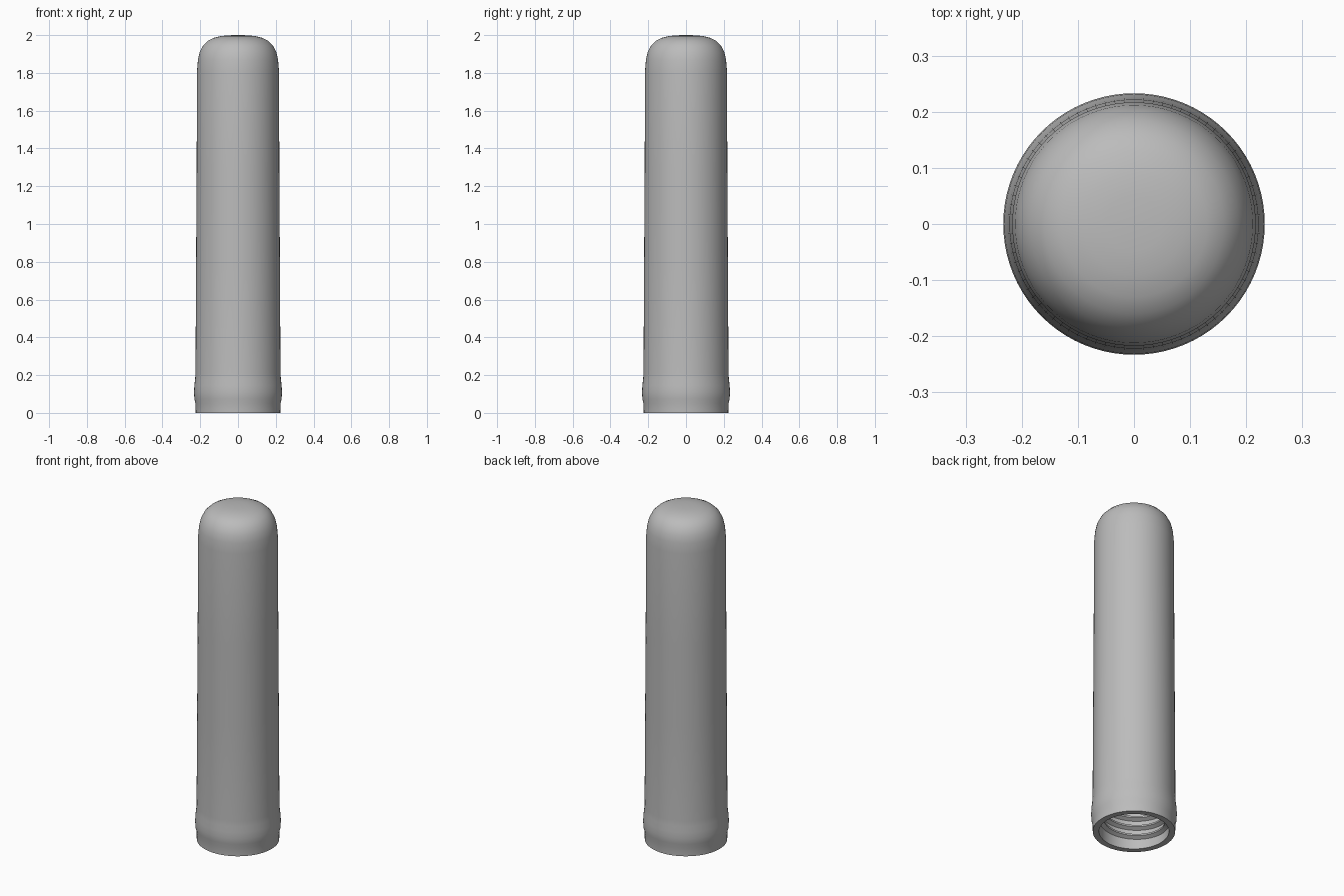
import bpy
import bmesh
from math import pi
from mathutils import Vector

if "Cube" in bpy.data.objects:
    bpy.data.objects.remove(bpy.data.objects["Cube"], do_unlink=True)

STEPS = 80

grey = bpy.data.materials.new("satin grey")
grey.use_nodes = True
grey.diffuse_color = (0.5, 0.5, 0.5, 1)
grey.node_tree.nodes["Principled BSDF"].inputs["Base Color"].default_value = (0.5, 0.5, 0.5, 1)


def sweep(name, profile, turns=1, pitch=0, closed=False):
    """Spin an (r, z) profile around z, rising by pitch on each turn."""
    bm = bmesh.new()
    verts = [bm.verts.new((r, 0, z)) for r, z in profile]
    edges = [bm.edges.new(pair) for pair in zip(verts, verts[1:])]
    if closed:
        edges.append(bm.edges.new((verts[-1], verts[0])))
    bmesh.ops.spin(bm, geom=verts + edges, cent=(0, 0, 0), axis=(0, 0, 1),
                   angle=2 * pi * turns, steps=STEPS * turns,
                   dvec=Vector((0, 0, pitch / STEPS)))
    bmesh.ops.remove_doubles(bm, verts=bm.verts[:], dist=0.0002)
    if closed:
        bmesh.ops.holes_fill(bm, edges=bm.edges[:], sides=len(profile))
    bmesh.ops.recalc_face_normals(bm, faces=bm.faces[:])
    mesh = bpy.data.meshes.new(name)
    bm.to_mesh(mesh)
    bm.free()
    mesh.materials.append(grey)
    obj = bpy.data.objects.new(name, mesh)
    bpy.context.collection.objects.link(obj)
    bpy.ops.object.select_all(action="DESELECT")
    obj.select_set(True)
    bpy.context.view_layer.objects.active = obj
    bpy.ops.object.shade_smooth_by_angle(angle=0.6)
    return obj


# Hollow tube: domed end, tapered wall, swollen collar, open foot, inner bore
dome = [(0, 2.0), (0.05, 1.999), (0.09, 1.995), (0.13, 1.985), (0.16, 1.97),
        (0.185, 1.945), (0.203, 1.91), (0.212, 1.87), (0.217, 1.81)]
wall = [(0.219, 1.27), (0.222, 0.77), (0.225, 0.21)]
collar = [(0.227, 0.18), (0.231, 0.145), (0.233, 0.11), (0.231, 0.075), (0.225, 0.05)]
foot = [(0.224, 0), (0.19, 0), (0.188, 0.4), (0.175, 0.43)]
bore = [(r * 0.8, 1.95 - (2.0 - z) * 0.8) for r, z in reversed(dome)]
sweep("tube", dome + wall + collar + foot + bore)

# Helical thread inside the open end
sweep("inner_thread", [(0.194, 0.022), (0.168, 0.036), (0.168, 0.046), (0.194, 0.06)],
      turns=6, pitch=0.056, closed=True)
